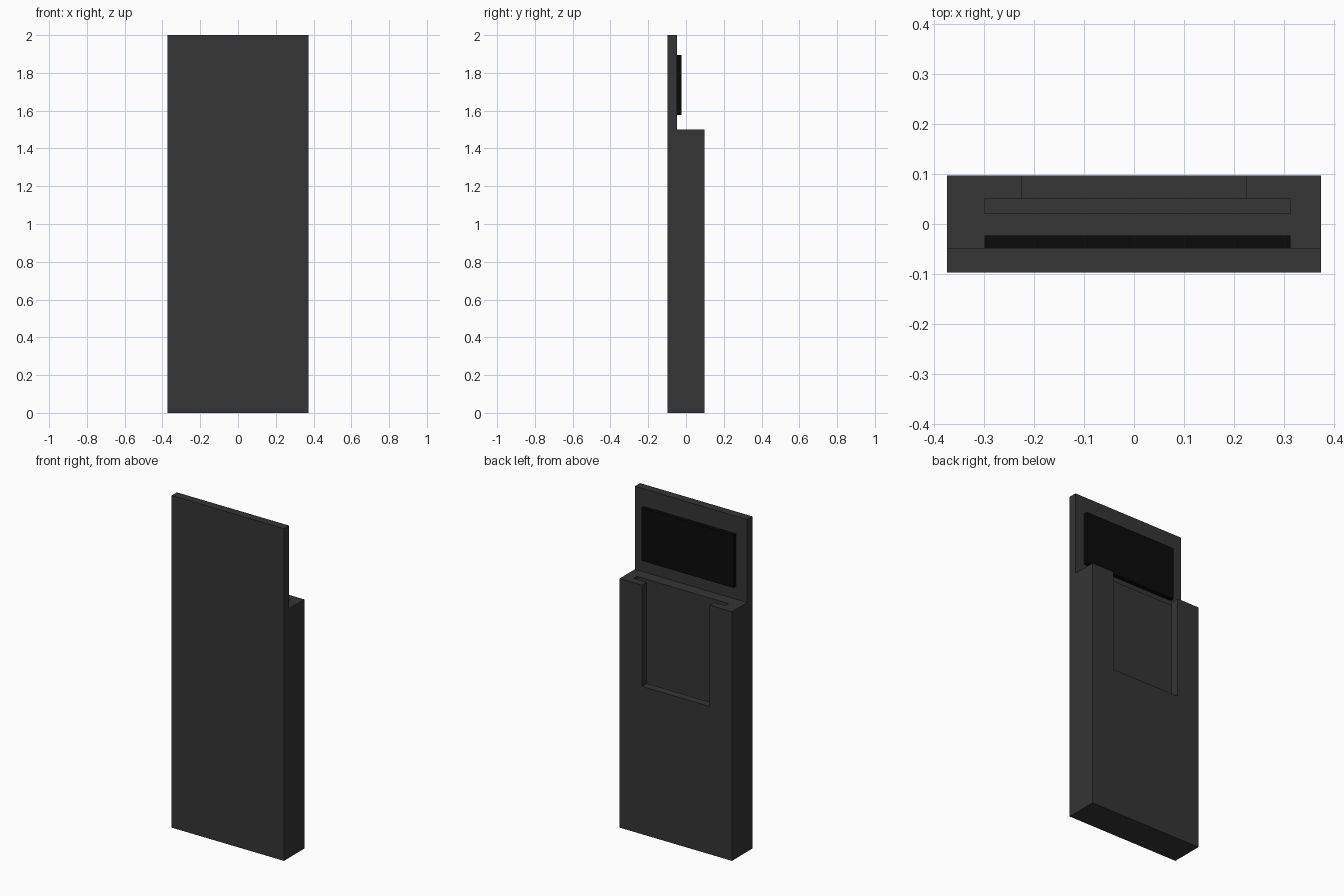
import bpy, bmesh

if "Cube" in bpy.data.objects:
    bpy.data.objects.remove(bpy.data.objects["Cube"])


def material(name, value):
    m = bpy.data.materials.new(name)
    m.diffuse_color = (value, value, value, 1)
    m.use_nodes = True
    m.node_tree.nodes["Principled BSDF"].inputs["Base Color"].default_value = m.diffuse_color
    return m


def extruded(name, profile, x0, x1, mat=None):
    """Extrude a (y, z) profile from x0 to x1."""
    bm = bmesh.new()
    face = bm.faces.new([bm.verts.new((x0, y, z)) for y, z in profile])
    ext = bmesh.ops.extrude_face_region(bm, geom=[face])
    verts = [g for g in ext["geom"] if isinstance(g, bmesh.types.BMVert)]
    bmesh.ops.translate(bm, verts=verts, vec=(x1 - x0, 0, 0))
    bmesh.ops.recalc_face_normals(bm, faces=bm.faces)
    mesh = bpy.data.meshes.new(name)
    bm.to_mesh(mesh)
    bm.free()
    obj = bpy.data.objects.new(name, mesh)
    bpy.context.collection.objects.link(obj)
    if mat:
        mesh.materials.append(mat)
    return obj


def box(name, x0, x1, y0, y1, z0, z1, mat=None):
    return extruded(name, [(y0, z0), (y1, z0), (y1, z1), (y0, z1)], x0, x1, mat)


def cut(target, cutter):
    mod = target.modifiers.new(cutter.name, 'BOOLEAN')
    mod.operation = 'DIFFERENCE'
    mod.solver = 'EXACT'
    mod.object = cutter
    cutter.hide_render = True
    bpy.context.view_layer.objects.active = target
    bpy.ops.object.modifier_apply(modifier=mod.name)
    bpy.data.objects.remove(cutter)


dark = material("dark_grey", 0.035)
black = material("screen_black", 0.003)

# Upright body with a thin panel rising along the front
body = extruded("body", [(-0.097, 0), (0.097, 0), (0.097, 1.5),
                         (-0.048, 1.5), (-0.048, 2.0), (-0.097, 2.0)],
                -0.374, 0.374, dark)

# Holder slot in the top, opened to the back by a wide notch
cut(body, box("slot_cutter", -0.299, 0.313, 0.021, 0.05, 0.7, 1.6))
cut(body, box("notch_cutter", -0.225, 0.225, 0.04, 0.2, 0.89, 1.6))

# Screen on the back of the raised panel
box("screen", -0.299, 0.313, -0.05, -0.023, 1.578, 1.895, black)
